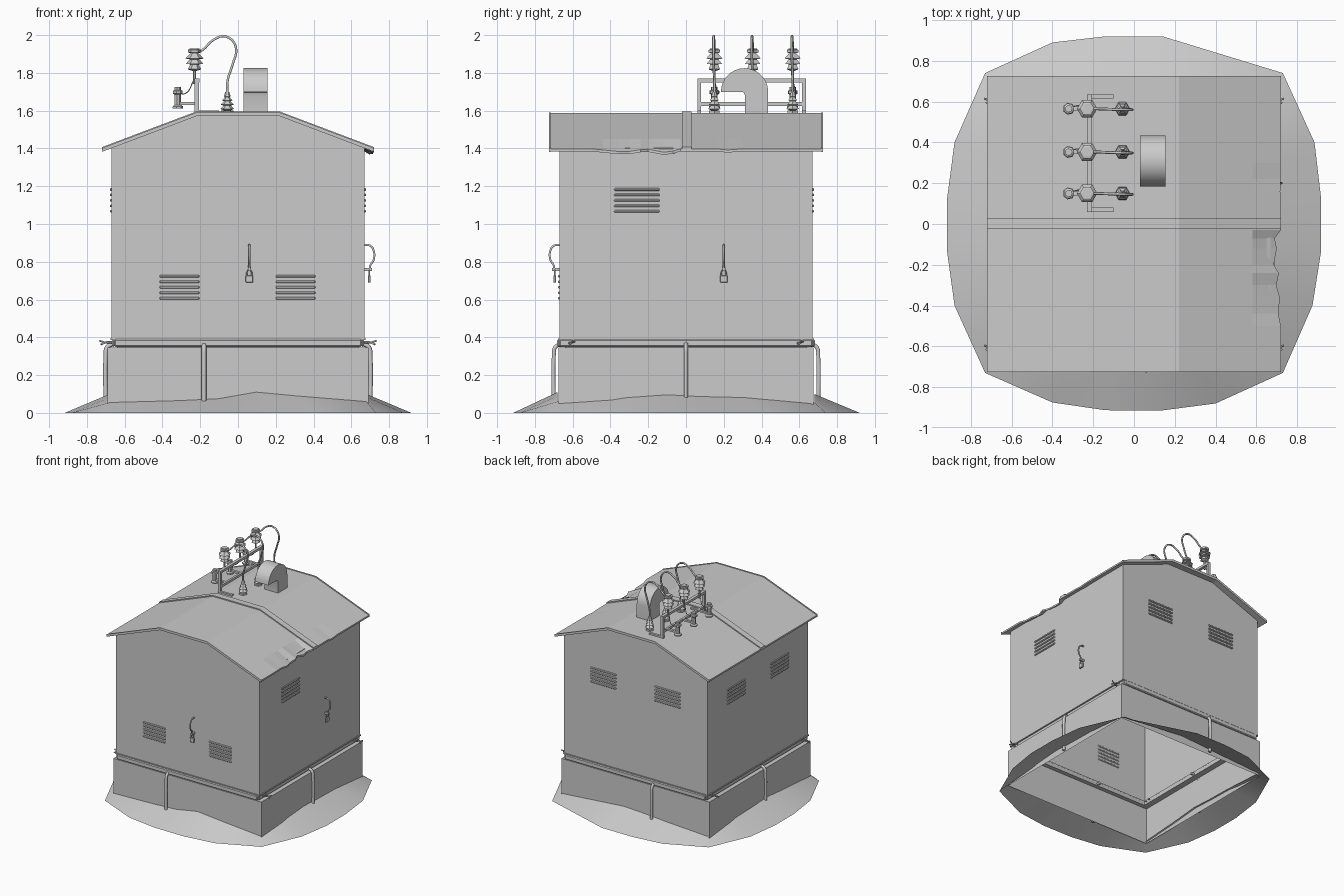
import bpy, bmesh, math
from mathutils import Vector

if "Cube" in bpy.data.objects:
    bpy.data.objects.remove(bpy.data.objects["Cube"])

H = 0.67  # half width of the cabin


def finish(name, bm, smooth=None):
    bmesh.ops.recalc_face_normals(bm, faces=bm.faces)
    me = bpy.data.meshes.new(name)
    bm.to_mesh(me)
    bm.free()
    ob = bpy.data.objects.new(name, me)
    bpy.context.collection.objects.link(ob)
    if smooth:
        bpy.ops.object.select_all(action='DESELECT')
        ob.select_set(True)
        bpy.context.view_layer.objects.active = ob
        bpy.ops.object.shade_smooth_by_angle(angle=math.radians(smooth))
    return ob


def loft(name, rings, closed=True, caps=False, smooth=None):
    """Skin between successive rings of points."""
    bm = bmesh.new()
    vs = [[bm.verts.new(p) for p in r] for r in rings]
    n = len(rings[0])
    for a, b in zip(vs, vs[1:]):
        for i in range(n if closed else n - 1):
            j = (i + 1) % n
            bm.faces.new((a[i], a[j], b[j], b[i]))
    if caps:
        bm.faces.new(vs[0])
        bm.faces.new(vs[-1])
    return finish(name, bm, smooth)


def boxes(name, items, bevel=0):
    """Several axis-aligned boxes, each (min corner, max corner)."""
    bm = bmesh.new()
    for lo, hi in items:
        lo, hi = Vector(lo), Vector(hi)
        vs = bmesh.ops.create_cube(bm, size=1)['verts']
        for v in vs:
            v.co = (lo + hi) / 2 + v.co * (hi - lo)
    ob = finish(name, bm)
    if bevel:
        m = ob.modifiers.new('bevel', 'BEVEL')
        m.width = bevel
        m.segments = 1
    return ob


def tube(name, paths, r, res=1):
    cu = bpy.data.curves.new(name, 'CURVE')
    cu.dimensions = '3D'
    cu.bevel_depth = r
    cu.bevel_resolution = res
    cu.resolution_u = 4
    cu.use_fill_caps = True
    for pts in paths:
        sp = cu.splines.new('BEZIER')
        sp.bezier_points.add(len(pts) - 1)
        for bp, p in zip(sp.bezier_points, pts):
            bp.co = p
            bp.handle_left_type = bp.handle_right_type = 'AUTO'
    ob = bpy.data.objects.new(name, cu)
    bpy.context.collection.objects.link(ob)


def lathe(name, profile, x, y, seg):
    rings = [[(x + r * math.cos(2 * math.pi * i / seg), y + r * math.sin(2 * math.pi * i / seg), z)
              for i in range(seg)] for r, z in profile]
    loft(name, rings, caps=True)


def on_wall(side, u, out, z):
    d = H + out
    return {'front': (u, -d, z), 'back': (u, d, z), 'right': (d, u, z), 'left': (-d, u, z)}[side]


def wall_box(side, u0, u1, o0, o1, z0, z1):
    a, b = on_wall(side, u0, o0, z0), on_wall(side, u1, o1, z1)
    return tuple(map(min, a, b)), tuple(map(max, a, b))


def rect(x, y, z):
    return [(-x, -y, z), (x, -y, z), (x, y, z), (-x, y, z)]


# earth mound around the foundation
outer = [(-.73, -.73), (-.4, -.875), (-.14, -.913), (.13, -.915), (.4, -.88), (.73, -.73),
         (.875, -.4), (.918, -.13), (.918, .12), (.885, .4), (.73, .74), (.14, .92),
         (-.14, .92), (-.4, .89), (-.73, .74), (-.88, .4), (-.917, .12), (-.917, -.13), (-.88, -.4)]
height = [.055, .065, .075, .11, .09, .06, .085, .1, .09, .085, .055, .1, .09, .075, .055, .085, .09, .1, .08]
inner = []
for (x, y), h in zip(outer, height):
    k = .68 / max(abs(x), abs(y))
    inner.append((x * k, y * k, h))
loft('earth_mound', [[(x, y, 0) for x, y in outer], inner], smooth=40)

# hollow foundation with ledge, and the recessed joint
loft('foundation', [rect(.69, .675, .04), rect(.69, .675, .345), rect(.64, .64, .345), rect(.655, .655, .395)])

# cabin shell with gabled ends, open below
bm = bmesh.new()
prof = [(-H, .39), (H, .39), (H, 1.402), (.22, 1.573), (-.22, 1.573), (-H, 1.402)]
ends = [[bm.verts.new((x, y, z)) for x, z in prof] for y in (-H, H)]
for e in ends:
    bm.faces.new(e)
for i in range(1, 6):
    j = (i + 1) % 6
    bm.faces.new((ends[0][i], ends[0][j], ends[1][j], ends[1][i]))
finish('cabin_shell', bm)

# rails along the foot of the cabin
boxes('foot_rails', [wall_box('front', -.655, .655, -.02, .012, .35, .39),
                     wall_box('back', -.655, .655, -.02, .012, .35, .39),
                     wall_box('right', -H, H, -.02, -.004, .35, .39),
                     wall_box('left', -H, H, -.02, -.004, .35, .39)], .006)
boxes('foot_lips', [wall_box(s, -H, H, -.01, .006, .387, .397) for s in ('front', 'back', 'left', 'right')])


# roof sheet with a dented right eave
def roof_ring(y, dx=0, dz=0, lift=0, t=.014):
    top = [(-.72, 1.398), (-.22, 1.587), (.22, 1.587), (.58, 1.451), (.72 + dx, 1.398 + dz)]
    return [(x, y, z + lift) for x, z in top] + [(x, y, z + lift - t) for x, z in reversed(top)]


dents = [(-.72, 0, 0), (-.5, 0, 0), (-.44, -.012, -.006), (-.36, -.005, -.014), (-.3, -.022, -.014),
         (-.24, -.01, -.004), (-.2, -.035, -.002), (-.12, -.02, -.018), (-.07, -.03, -.012),
         (-.03, 0, 0), (.16, -.003, 0), (.22, 0, -.006), (.3, 0, 0), (.72, 0, 0)]
loft('roof_sheet', [roof_ring(*d) for d in dents], caps=True)
loft('roof_seam_strip', [roof_ring(y, lift=.009, t=.02) for y in (-.022, .03)], caps=True)
for y in (-.72, .72):
    loft('roof_edge_trim', [roof_ring(y + d, lift=.004, t=.02) for d in (-.005, .005)], caps=True)

# louvred vents
vents = [('front', -.31, .665, .105), ('front', .305, .665, .105), ('right', -.26, 1.125, .12),
         ('back', .3, 1.125, .12), ('back', -.3, 1.125, .12), ('left', .29, 1.125, .12), ('left', -.29, 1.125, .12)]
for side, u, z, w in vents:
    boxes(side + '_vent', [wall_box(side, u - w, u + w, -.004, .008, z + (i - 2) * .029 - .007, z + (i - 2) * .029 + .007)
                           for i in range(5)], .004)

# door handles with padlocks
for side, u in (('front', .06), ('right', .2)):
    path = [(-.005, .888), (.03, .885), (.048, .86), (.048, .81), (.03, .78), (.028, .755)]
    tube(side + '_handle', [[on_wall(side, u, o, z) for o, z in path]], .006)
    boxes(side + '_hasp', [wall_box(side, u - .008, u + .008, -.01, .04, .752, .768)])
    boxes(side + '_padlock', [wall_box(side, u - .02, u + .02, .018, .032, .69, .728)], .003)
    arc = [(-.013, .725), (-.012, .745), (0, .758), (.012, .745), (.013, .725)]
    tube(side + '_shackle', [[on_wall(side, u + a, .025, z) for a, z in arc]], .004)

# earthing conduits bending into the joint
for side, u in (('front', -.18), ('back', -.17), ('right', 0), ('left', -.06)):
    path = [(.03, .05), (.03, .3), (.024, .345), (0, .362), (-.05, .364)]
    tube(side + '_conduit', [[on_wall(side, u, o, z) for o, z in path]], .012)

# twisted tie wires at the rail ends
for s in (-1, 1):
    for y in (-.605, .605):
        tube('tie_wire', [[(s * .63, y - .02, .375), (s * .69, y - .008, .37), (s * .733, y + .01, .382)],
                          [(s * .63, y + .02, .375), (s * .69, y + .008, .376), (s * .725, y - .012, .362)]], .005)

# gooseneck roof ventilator
bm = bmesh.new()
pts = [(.435, 1.58)] + [(.31 + .125 * math.cos(a), 1.7 + .125 * math.sin(a))
                        for a in [math.pi * i / 14 for i in range(15)]]
pts += [(.295, 1.7), (.307, 1.695), (.312, 1.68), (.312, 1.58)]
f = bm.faces.new([bm.verts.new((.03, y, z)) for y, z in pts])
ext = bmesh.ops.extrude_face_region(bm, geom=[f])['geom']
bmesh.ops.translate(bm, vec=(.125, 0, 0), verts=[v for v in ext if isinstance(v, bmesh.types.BMVert)])
if f.is_valid and all(len(e.link_faces) < 2 for e in f.edges):
    bm.faces.new(f.verts)
finish('roof_ventilator', bm, 35)

# insulator support frame
frame = [((-.23, .06, 1.75), (-.205, .635, 1.77)), ((-.225, .06, 1.625), (-.208, .635, 1.645))]
for y in (.06, .615):
    frame += [((-.23, y, 1.58), (-.207, y + .02, 1.77)), ((-.23, y, 1.583), (-.1, y + .02, 1.6))]
lines = (.15, .353, .565)
for y in lines:
    frame.append(((-.33, y - .01, 1.63), (-.215, y + .01, 1.645)))
boxes('insulator_frame', frame)

# three sets of insulators with looping cables
tall = [(.008, 1.74), (.008, 1.81), (.025, 1.815), (.035, 1.82), (.022, 1.845), (.046, 1.848), (.025, 1.872),
        (.05, 1.876), (.026, 1.9), (.02, 1.905), (.036, 1.908), (.036, 1.922), (.026, 1.924), (.026, 1.93)]
low = [(.033, 1.58), (.033, 1.6), (.02, 1.602), (.037, 1.61), (.02, 1.627), (.034, 1.632), (.016, 1.65),
       (.027, 1.655), (.013, 1.672), (.018, 1.676), (.01, 1.7)]
small = [(.03, 1.612), (.03, 1.622), (.018, 1.63), (.018, 1.685), (.027, 1.69), (.027, 1.705),
         (.018, 1.71), (.018, 1.725)]
for y in lines:
    lathe('tall_insulator', tall, -.23, y, 6)
    lathe('roof_bushing', low, -.057, y, 6)
    lathe('small_insulator', small, -.32, y, 7)
    tube('cable', [[(-.23, y, 1.905), (-.19, y, 1.92), (-.13, y - .002, 1.975), (-.065, y - .004, 1.993),
                    (-.012, y - .005, 1.94), (-.03, y - .003, 1.84), (-.055, y, 1.76), (-.057, y, 1.68)]], .007)
    tube('jumper_wire', [[(-.32, y, 1.7), (-.28, y + .015, 1.69), (-.235, y, 1.76)]], .003)
